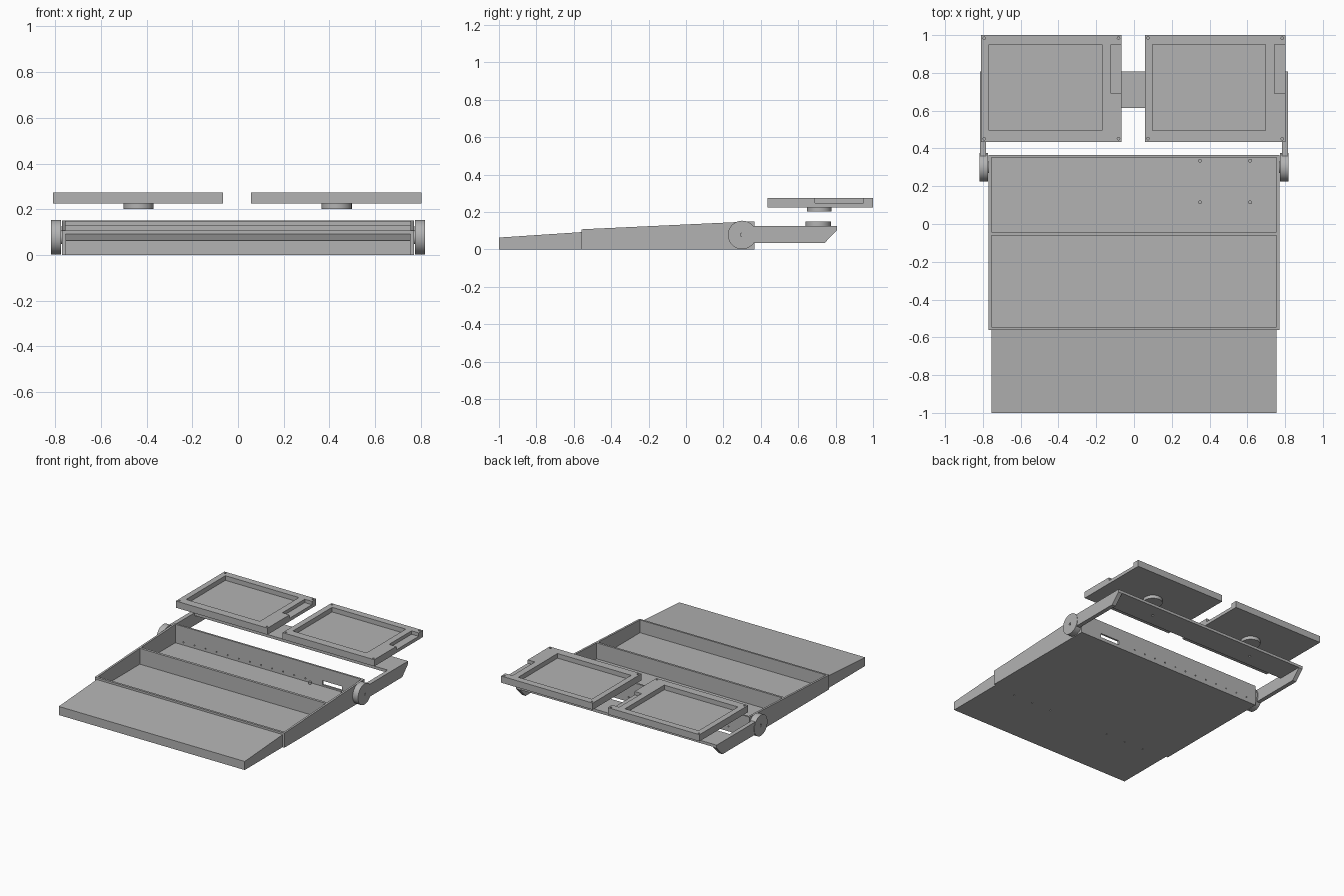
import bpy, bmesh
from mathutils import Matrix, Vector

cube = bpy.data.objects.get("Cube")
if cube:
    bpy.data.objects.remove(cube, do_unlink=True)

grey = bpy.data.materials.new("plain grey")
grey.use_nodes = True
colour = (0.45, 0.45, 0.45, 1)
grey.diffuse_color = colour
grey.node_tree.nodes["Principled BSDF"].inputs["Base Color"].default_value = colour


def finish(name, bm):
    bmesh.ops.recalc_face_normals(bm, faces=bm.faces)
    mesh = bpy.data.meshes.new(name)
    bm.to_mesh(mesh)
    bm.free()
    mesh.materials.append(grey)
    obj = bpy.data.objects.new(name, mesh)
    bpy.context.collection.objects.link(obj)
    return obj


def add_box(bm, x, y, z):
    lo, hi = Vector((x[0], y[0], z[0])), Vector((x[1], y[1], z[1]))
    mat = Matrix.Translation((lo + hi) / 2) @ Matrix.Diagonal((*(hi - lo), 1))
    bmesh.ops.create_cube(bm, size=1, matrix=mat)


def add_cyl(bm, centre, radius, depth, axis="Z", sides=48):
    turn = {"X": ("Y", 1.5707963), "Y": ("X", 1.5707963), "Z": ("Z", 0)}[axis]
    mat = Matrix.Translation(centre) @ Matrix.Rotation(turn[1], 4, turn[0])
    bmesh.ops.create_cone(bm, cap_ends=True, segments=sides, radius1=radius,
                          radius2=radius, depth=depth, matrix=mat)


def prism(name, profile, x0, x1):
    """Side outline in (y, z), swept from x0 to x1."""
    bm = bmesh.new()
    face = bm.faces.new([bm.verts.new((x0, y, z)) for y, z in profile])
    swept = bmesh.ops.extrude_face_region(bm, geom=[face])["geom"]
    bmesh.ops.translate(bm, vec=(x1 - x0, 0, 0),
                        verts=[v for v in swept if isinstance(v, bmesh.types.BMVert)])
    return finish(name, bm)


def box(name, x, y, z):
    bm = bmesh.new()
    add_box(bm, x, y, z)
    return finish(name, bm)


def cyl(name, *args, **kw):
    bm = bmesh.new()
    add_cyl(bm, *args, **kw)
    return smooth(finish(name, bm))


def select(obj):
    bpy.ops.object.select_all(action="DESELECT")
    obj.select_set(True)
    bpy.context.view_layer.objects.active = obj


def smooth(obj):
    select(obj)
    bpy.ops.object.shade_smooth_by_angle()
    return obj


def cut(obj, bm):
    """Subtract the cutter mesh and discard it."""
    cutter = finish("cutter", bm)
    cutter.hide_render = True
    mod = obj.modifiers.new("cut", "BOOLEAN")
    mod.operation, mod.solver, mod.object = "DIFFERENCE", "EXACT", cutter
    select(obj)
    bpy.ops.object.modifier_apply(modifier=mod.name)
    bpy.data.objects.remove(cutter, do_unlink=True)


# Tray with two open compartments, cable slot and vent holes
tray = prism("tray", [(-0.56, 0), (0.365, 0), (0.365, 0.15), (-0.56, 0.107)], -0.77, 0.77)
bm = bmesh.new()
for y in ((-0.545, -0.06), (-0.043, 0.352)):
    add_box(bm, (-0.755, 0.755), y, (0.014, 0.3))
cut(tray, bm)
bm = bmesh.new()
add_box(bm, (0.44, 0.6), (0.34, 0.4), (0.025, 0.055))
for i in range(12):
    add_cyl(bm, (0.3 - 0.09 * i, 0.36, 0.035), 0.005, 0.06, "Y", 8)
cut(tray, bm)

# Board standoffs on the tray floor
for x in (0.35, 0.615):
    for y in (0.115, 0.335):
        cyl("standoff", (x, y, 0.02), 0.01, 0.02, sides=16)

# Sloping front rest with screw holes underneath
rest = prism("front_rest", [(-1, 0), (-0.56, 0), (-0.56, 0.092), (-1, 0.063)], -0.755, 0.755)
bm = bmesh.new()
for side in (-1, 1):
    for x in (0.25, 0.41, 0.57):
        add_cyl(bm, (side * x, -0.585, 0), 0.005, 0.04, sides=8)
cut(rest, bm)

# Hinges and swing arms
for side, word in ((-1, "right"), (1, "left")):
    hinge = cyl(word + "_hinge", (side * 0.796, 0.3, 0.077), 0.076, 0.044, "X", 64)
    bm = bmesh.new()
    add_cyl(bm, (side * 0.818, 0.3, 0.077), 0.01, 0.02, "X", 16)
    cut(hinge, bm)
    cyl(word + "_hinge_pin", (side * 0.772, 0.3, 0.077), 0.03, 0.02, "X")
    prism(word + "_arm", [(0.3, 0.033), (0.74, 0.033), (0.808, 0.103), (0.808, 0.125),
                          (0.3, 0.125)], side * 0.784, side * 0.815)

# Cross plate joining the arms, with pivot holes
plate = box("cross_plate", (-0.786, 0.786), (0.615, 0.808), (0.105, 0.125))
bm = bmesh.new()
for x in (-0.43, 0.43):
    add_cyl(bm, (x, 0.71, 0.115), 0.008, 0.06, sides=16)
cut(plate, bm)

# Two panels with screen recess, side slot and corner holes
for x0, word in ((-0.81, "right"), (0.057, "left")):
    x1 = x0 + 0.745
    panel = box(word + "_panel", (x0, x1), (0.435, 1), (0.225, 0.274))
    bm = bmesh.new()
    add_box(bm, (x0 + 0.042, x0 + 0.64), (0.495, 0.95), (0.24, 0.3))
    add_box(bm, (x1 - 0.058, x1 + 0.02), (0.69, 0.95), (0.249, 0.3))
    for x in (x0 + 0.017, x1 - 0.017):
        for y in (0.452, 0.984):
            add_cyl(bm, (x, y, 0.27), 0.007, 0.04, sides=12)
    cut(panel, bm)
    xc = x0 + 0.375
    cyl(word + "_lower_pivot", (xc, 0.707, 0.137), 0.068, 0.025)
    cyl(word + "_upper_pivot", (xc, 0.713, 0.2135), 0.066, 0.025)
